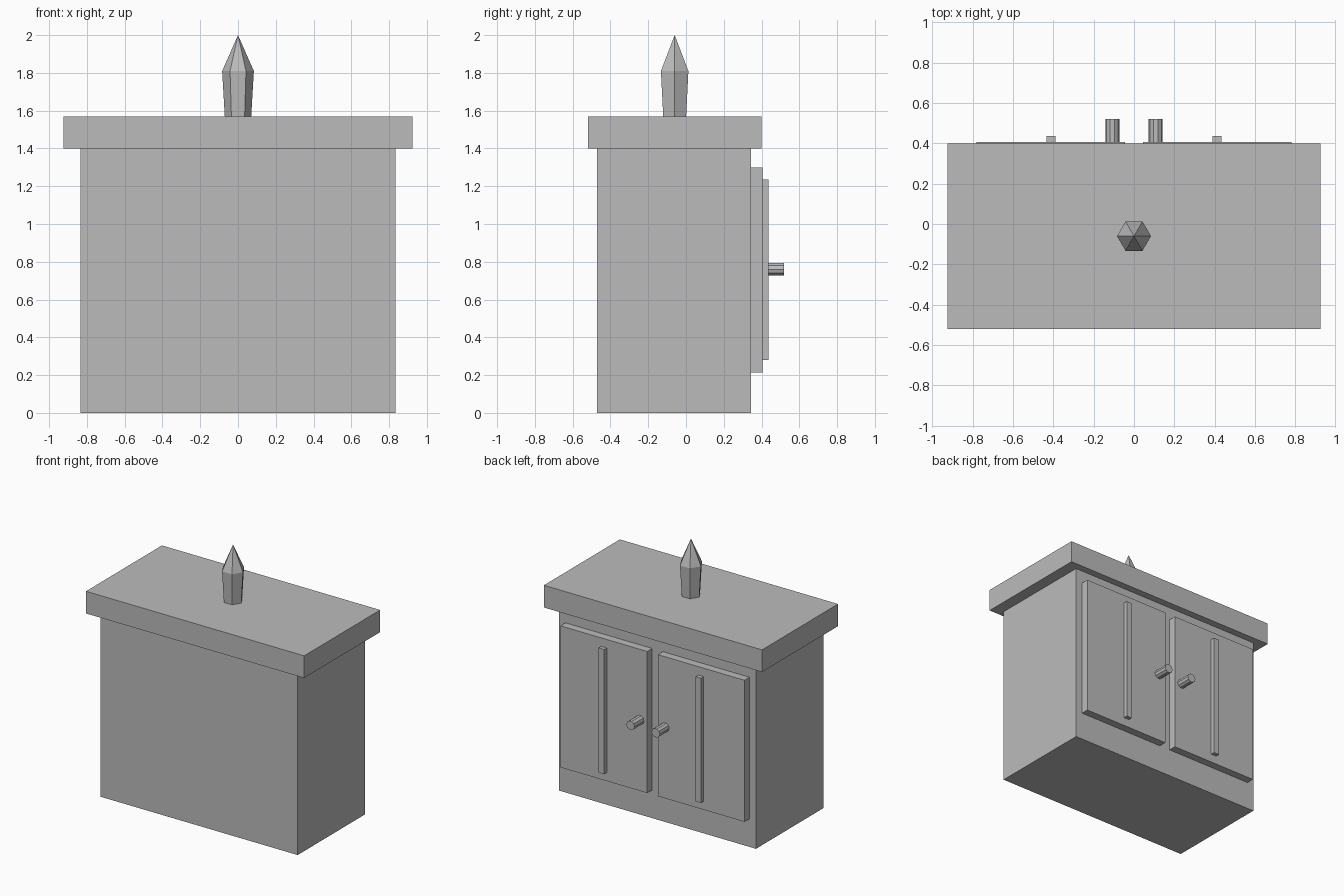
import bpy, bmesh, math
from mathutils import Matrix

if "Cube" in bpy.data.objects:
    bpy.data.objects.remove(bpy.data.objects["Cube"])

grey = bpy.data.materials.new("plain_grey")
grey.diffuse_color = (0.5, 0.5, 0.5, 1)
grey.use_nodes = True
grey.node_tree.nodes["Principled BSDF"].inputs["Base Color"].default_value = grey.diffuse_color


def finish(name, bm):
    bmesh.ops.recalc_face_normals(bm, faces=bm.faces[:])
    mesh = bpy.data.meshes.new(name)
    bm.to_mesh(mesh)
    bm.free()
    mesh.materials.append(grey)
    obj = bpy.data.objects.new(name, mesh)
    bpy.context.collection.objects.link(obj)
    return obj


def box(name, x, y, z):
    """Box from (min, max) pairs on each axis."""
    bm = bmesh.new()
    size = [b - a for a, b in (x, y, z)]
    mid = [(a + b) / 2 for a, b in (x, y, z)]
    mat = Matrix.Translation(mid) @ Matrix.Diagonal((*size, 1))
    bmesh.ops.create_cube(bm, size=1, matrix=mat)
    return finish(name, bm)


def lathe(name, sides, profile, matrix):
    """Faceted solid from (radius, height) rings; first vertex on +x."""
    bm = bmesh.new()
    rings = []
    for r, h in profile:
        if r == 0:
            rings.append([bm.verts.new((0, 0, h))] * sides)
        else:
            rings.append([bm.verts.new((r * math.cos(2 * math.pi * i / sides),
                                        r * math.sin(2 * math.pi * i / sides), h))
                          for i in range(sides)])
    for lo, hi in zip(rings, rings[1:]):
        for i in range(sides):
            j = (i + 1) % sides
            quad = [lo[i], lo[j], hi[j], hi[i]]
            bm.faces.new(list(dict.fromkeys(quad)))
    for ring, (r, h) in ((rings[0], profile[0]), (rings[-1], profile[-1])):
        if r > 0:
            bm.faces.new(ring)
    bm.transform(matrix)
    return finish(name, bm)


# Cabinet body and overhanging top
box("cabinet_body", (-0.835, 0.835), (-0.47, 0.345), (0, 1.4))
box("cabinet_top", (-0.925, 0.925), (-0.52, 0.4), (1.4, 1.57))

# Doors with raised strips and round knobs, mirrored left and right
for side, s in (("left", -1), ("right", 1)):
    def span(a, b):
        return tuple(sorted((s * a, s * b)))
    box(side + "_door", span(0.045, 0.78), (0.345, 0.405), (0.215, 1.3))
    box(side + "_door_strip", span(0.388, 0.434), (0.405, 0.437), (0.28, 1.235))
    lathe(side + "_knob", 10, [(0.035, 0), (0.035, 0.115)],
          Matrix.Translation((s * 0.107, 0.405, 0.76)) @ Matrix.Rotation(-math.pi / 2, 4, 'X'))

# Pointed six-sided ornament standing on the top
lathe("pointed_ornament", 6, [(0.07, 1.57), (0.084, 1.81), (0, 2.0)],
      Matrix.Translation((0, -0.06, 0)))
